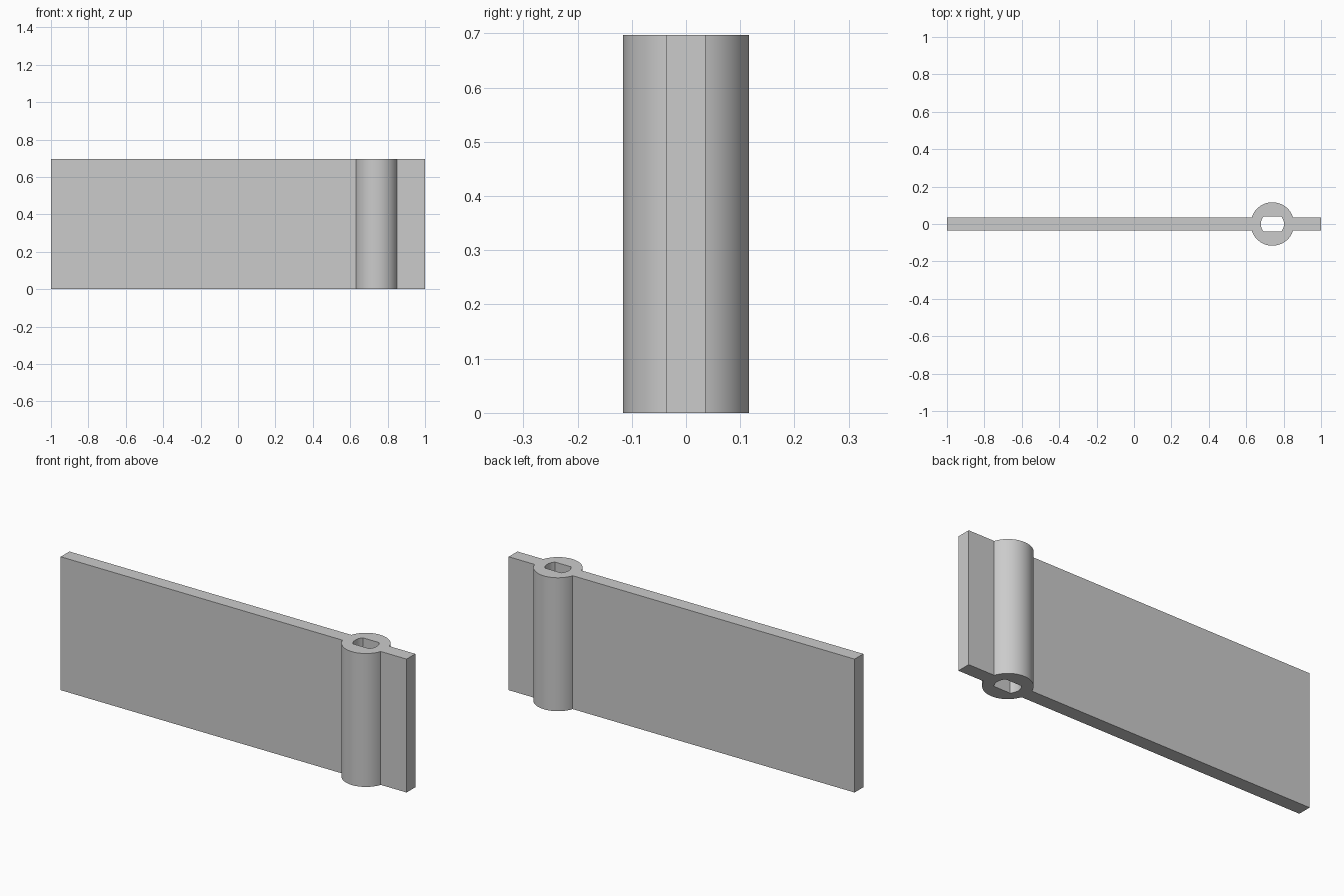
import bpy
import bmesh
from math import asin, cos, sin, pi

cube = bpy.data.objects.get("Cube")
if cube:
    bpy.data.objects.remove(cube, do_unlink=True)

HEIGHT = 0.697
HALF_PANEL = 0.036
BARREL_X, BARREL_R = 0.74, 0.116
BORE_R, BORE_FLAT = 0.062, 0.041


def arc(radius, start, end, steps):
    """Points on an arc about the barrel axis."""
    angles = [start + (end - start) * i / steps for i in range(steps + 1)]
    return [(BARREL_X + radius * cos(a), radius * sin(a)) for a in angles]


# Outline: long leaf, round barrel and short leaf in one profile
join = asin(HALF_PANEL / BARREL_R)
outline = [(1, -HALF_PANEL), (1, HALF_PANEL)]
outline += arc(BARREL_R, join, pi - join, 32)
outline += [(-1, HALF_PANEL), (-1, -HALF_PANEL)]
outline += arc(BARREL_R, pi + join, 2 * pi - join, 32)

# Bore: round sides with two flats
flat = asin(BORE_FLAT / BORE_R)
bore = arc(BORE_R, -flat, flat, 12) + arc(BORE_R, pi - flat, pi + flat, 12)

# Fill between the loops and extrude to full height
bm = bmesh.new()
for loop in (outline, bore):
    verts = [bm.verts.new((x, y, 0)) for x, y in loop]
    for a, b in zip(verts, verts[1:] + verts[:1]):
        bm.edges.new((a, b))
bmesh.ops.triangle_fill(bm, use_beauty=True, edges=bm.edges[:], normal=(0, 0, 1))
extruded = bmesh.ops.extrude_face_region(bm, geom=bm.faces[:], use_keep_orig=True)
top = [v for v in extruded["geom"] if isinstance(v, bmesh.types.BMVert)]
bmesh.ops.translate(bm, verts=top, vec=(0, 0, HEIGHT))
bmesh.ops.recalc_face_normals(bm, faces=bm.faces[:])

mesh = bpy.data.meshes.new("hinged_panel")
bm.to_mesh(mesh)
bm.free()
panel = bpy.data.objects.new("hinged_panel", mesh)
bpy.context.collection.objects.link(panel)

# Plain grey material
grey = bpy.data.materials.new("light_grey")
grey.use_nodes = True
colour = (0.6, 0.6, 0.6, 1)
grey.diffuse_color = colour
grey.node_tree.nodes["Principled BSDF"].inputs["Base Color"].default_value = colour
mesh.materials.append(grey)

# Smooth barrel and bore with sharp corners
bpy.ops.object.select_all(action="DESELECT")
panel.select_set(True)
bpy.context.view_layer.objects.active = panel
bpy.ops.object.shade_smooth_by_angle(angle=pi / 6)
